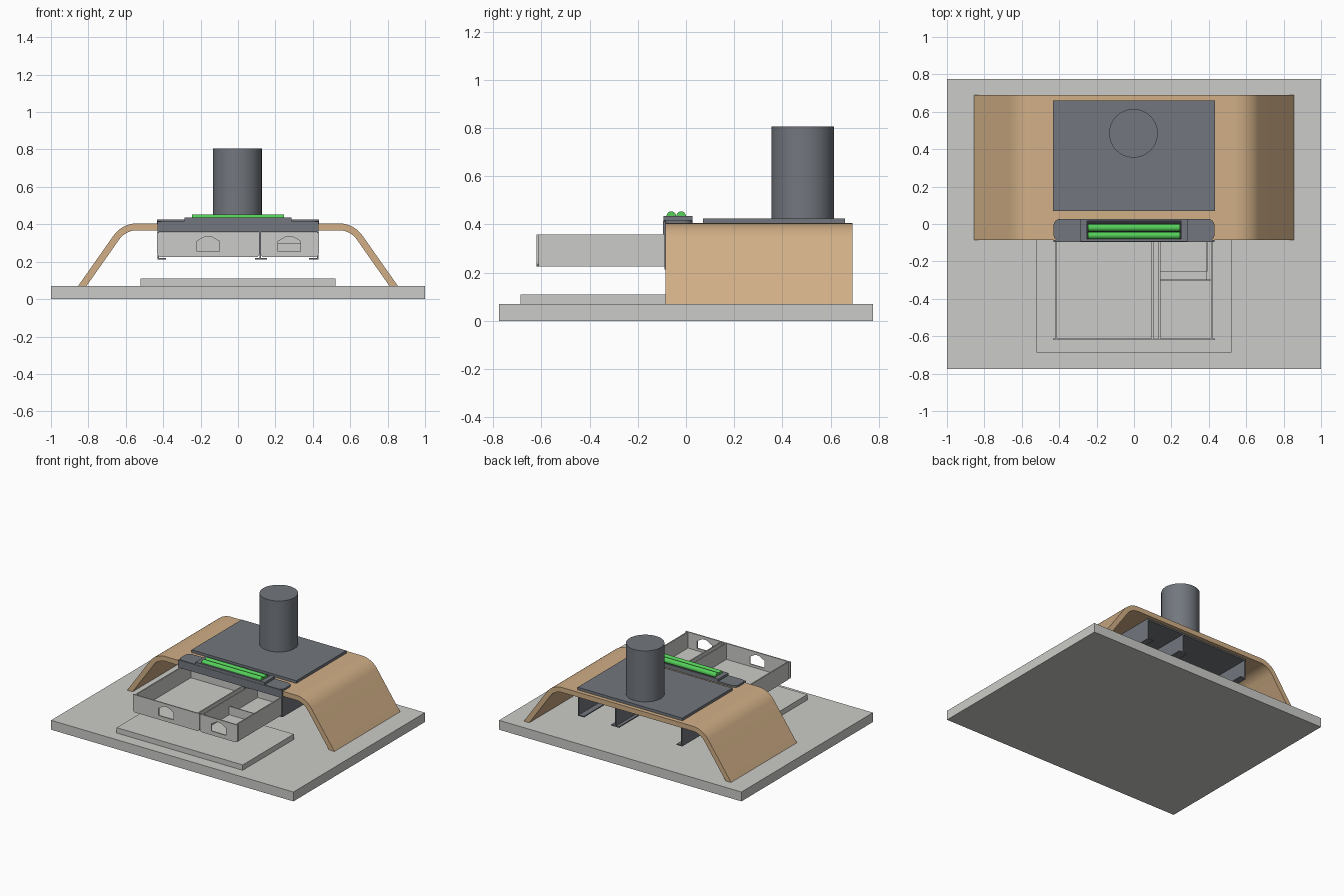
import bpy, bmesh, math

cube = bpy.data.objects.get("Cube")
if cube:
    bpy.data.objects.remove(cube, do_unlink=True)


def material(name, rgb):
    m = bpy.data.materials.new(name)
    m.use_nodes = True
    m.diffuse_color = (*rgb, 1)
    m.node_tree.nodes["Principled BSDF"].inputs["Base Color"].default_value = (*rgb, 1)
    return m


LIGHT = material("light_grey", (0.60, 0.60, 0.58))
WOOD = material("tan_wood", (0.64, 0.43, 0.24))
DARK = material("slate_grey", (0.17, 0.185, 0.21))
BLACK = material("near_black", (0.03, 0.03, 0.035))
GREEN = material("bright_green", (0.09, 0.62, 0.10))


def finish(name, bm, mat, smooth=False):
    bmesh.ops.recalc_face_normals(bm, faces=bm.faces)
    mesh = bpy.data.meshes.new(name)
    bm.to_mesh(mesh)
    bm.free()
    mesh.materials.append(mat)
    ob = bpy.data.objects.new(name, mesh)
    bpy.context.collection.objects.link(ob)
    if smooth:
        bpy.ops.object.select_all(action="DESELECT")
        ob.select_set(True)
        bpy.context.view_layer.objects.active = ob
        bpy.ops.object.shade_smooth_by_angle(angle=math.radians(30))
    return ob


def add_box(bm, x, y, z):
    vs = bmesh.ops.create_cube(bm, size=1)["verts"]
    for v in vs:
        for i, (lo, hi) in enumerate((x, y, z)):
            v.co[i] = lo if v.co[i] < 0 else hi


def boxes(name, mat, *specs):
    bm = bmesh.new()
    for s in specs:
        add_box(bm, *s)
    return finish(name, bm, mat)


def extrude(name, mat, pts, lo, hi, axis="y", smooth=False):
    """Extrude an outline: (x, z) along y, or (x, y) along z."""
    bm = bmesh.new()
    place = (lambda a, b: (a, lo, b)) if axis == "y" else (lambda a, b: (a, b, lo))
    face = bm.faces.new([bm.verts.new(place(a, b)) for a, b in pts])
    out = bmesh.ops.extrude_face_region(bm, geom=[face])["geom"]
    step = (0, hi - lo, 0) if axis == "y" else (0, 0, hi - lo)
    bmesh.ops.translate(bm, vec=step, verts=[g for g in out if isinstance(g, bmesh.types.BMVert)])
    return finish(name, bm, mat, smooth)


def cylinder(name, mat, r, length, loc, along_x=False):
    bm = bmesh.new()
    bmesh.ops.create_cone(bm, cap_ends=True, segments=48, radius1=r, radius2=r, depth=length)
    if along_x:
        for v in bm.verts:
            v.co = (v.co.z, v.co.y, -v.co.x)
    bmesh.ops.translate(bm, vec=loc, verts=bm.verts)
    return finish(name, bm, mat, True)


def arc(cx, cz, r, a0, a1, n=6):
    steps = [math.radians(a0 + (a1 - a0) * i / n) for i in range(n + 1)]
    return [(cx + r * math.cos(a), cz + r * math.sin(a)) for a in steps]


def rounded_rect(x0, x1, y0, y1, r):
    return (arc(x1 - r, y1 - r, r, 0, 90) + arc(x0 + r, y1 - r, r, 90, 180)
            + arc(x0 + r, y0 + r, r, 180, 270) + arc(x1 - r, y0 + r, r, 270, 360))


# Floor slab and the low step in front
boxes("base_slab", LIGHT, ((-1, 1), (-0.775, 0.775), (0, 0.07)))
boxes("low_step", LIGHT, ((-0.52, 0.52), (-0.687, -0.085), (0.07, 0.11)))

# Bent wooden bridge: flat top, rounded shoulders, sloping legs
R, T, LEAN = 0.155, 0.037, 35
cx, cz = 0.539, 0.25
outer = arc(cx, cz, R, 90, LEAN, 12) + [(0.855, 0.07)]
inner = arc(cx, cz, R - T, 90, LEAN, 12) + [(0.81, 0.07)]
mirror = lambda pts: [(-x, z) for x, z in pts]
outline = mirror(outer)[::-1] + outer + inner[::-1] + mirror(inner)
extrude("bridge", WOOD, outline, -0.085, 0.69, smooth=True)

# Plates above and below the bridge, and the round tower
boxes("top_plate", DARK, ((-0.432, 0.432), (0.07, 0.66), (0.403, 0.425)))
boxes("under_plate", DARK, ((-0.43, 0.43), (-0.085, 0.66), (0.358, 0.369)))
cylinder("tower", DARK, 0.13, 0.385, (-0.003, 0.485, 0.613))

# Drawer rails hanging under the bridge
rail_specs = []
for web, foot in ((-0.426, (-0.43, -0.385)), (0.118, (0.09, 0.155)), (0.426, (0.38, 0.43))):
    rail_specs.append(((web - 0.004, web + 0.004), (-0.09, 0.66), (0.213, 0.36)))
    rail_specs.append((foot, (-0.09, 0.66), (0.213, 0.221)))
boxes("drawer_rails", DARK, *rail_specs)


# Two pulled-out drawers with pentagonal finger holes
def drawer(name, x0, x1, hole_x):
    y0, y1, z0, z1, t = -0.62, 0.04, 0.225, 0.357, 0.009
    a, b = x0 + 0.012, x1 - 0.012
    boxes(name + "_body", LIGHT,
          ((a, b), (y0 + t, y1), (z0 + 0.003, z0 + 0.012)),
          ((a, a + t), (y0 + t, y1), (z0, z1)),
          ((b - t, b), (y0 + t, y1), (z0, z1)),
          ((a, b), (y1 - t, y1), (z0, z1)))
    r = 0.02
    face = [(x1, z1), (x0, z1)] + arc(x0 + r, z0 + r, r, 180, 270) + arc(x1 - r, z0 + r, r, 270, 360)
    front = extrude(name + "_front", LIGHT, face, y0, y0 + t)
    hole = [(-0.06, 0.255), (0.06, 0.255), (0.06, 0.31), (0.015, 0.335), (-0.015, 0.335), (-0.06, 0.31)]
    cutter = extrude(name + "_hole_cutter", LIGHT, [(hole_x + x, z) for x, z in hole], y0 - 0.05, y0 + 0.05)
    cutter.hide_render = True
    mod = front.modifiers.new("finger_hole", "BOOLEAN")
    mod.object = cutter
    mod.operation = "DIFFERENCE"
    bpy.context.view_layer.update()
    cut = bpy.data.meshes.new_from_object(front.evaluated_get(bpy.context.evaluated_depsgraph_get()))
    front.modifiers.clear()
    front.data = cut
    bpy.data.objects.remove(cutter, do_unlink=True)


drawer("wide_drawer", -0.432, 0.115, -0.16)
drawer("narrow_drawer", 0.12, 0.432, 0.275)
boxes("narrow_drawer_divider", LIGHT,
      ((0.14, 0.411), (-0.305, -0.297), (0.235, 0.30)),
      ((0.14, 0.39), (-0.297, -0.255), (0.235, 0.25)),
      ((0.387, 0.393), (-0.255, 0.03), (0.235, 0.30)))

# Lamp holder clipped over the front edge
extrude("holder_plate", DARK, rounded_rect(-0.43, 0.43, -0.093, 0.027, 0.035), 0.404, 0.418, "z")
boxes("holder_lip", DARK, ((-0.43, 0.43), (-0.095, -0.085), (0.358, 0.414)))
frame = [((-0.285, 0.285), (-0.093, -0.081), (0.416, 0.435)),
         ((-0.285, 0.285), (0.015, 0.027), (0.416, 0.435))]
for s in (-1, 1):
    frame.append((tuple(sorted((s * 0.25, s * 0.285))), (-0.081, 0.015), (0.416, 0.435)))
boxes("holder_frame", DARK, *frame)
boxes("holder_recess", BLACK, ((-0.25, 0.25), (-0.081, 0.015), (0.416, 0.421)))

# Two glowing tubes
for side, y in (("front", -0.061), ("rear", -0.02)):
    cylinder(side + "_tube", GREEN, 0.0195, 0.49, (0, y, 0.434), True)
